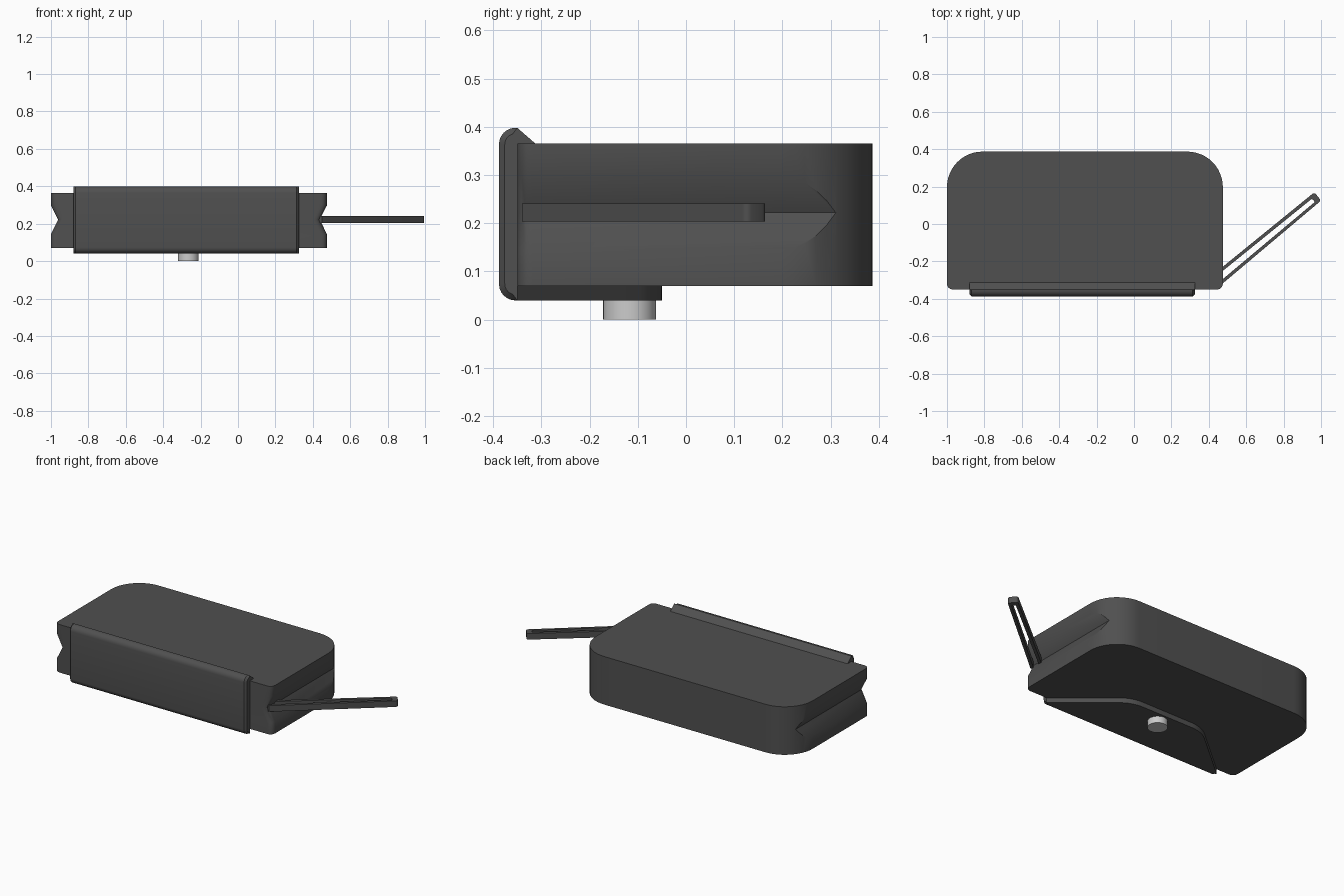
import bpy, bmesh, math
from mathutils import Vector

if "Cube" in bpy.data.objects:
    bpy.data.objects.remove(bpy.data.objects["Cube"])


def material(name, v):
    m = bpy.data.materials.new(name)
    m.diffuse_color = (v, v, v, 1)
    m.use_nodes = True
    m.node_tree.nodes["Principled BSDF"].inputs["Base Color"].default_value = m.diffuse_color
    return m


DARK = material("dark_plastic", 0.08)
METAL = material("light_metal", 0.6)


def fillet(pts, radii, n=8):
    """Round the corners of a closed 2D polygon."""
    out = []
    for i, (p, r) in enumerate(zip(pts, radii)):
        p = Vector(p)
        if r == 0:
            out.append(tuple(p))
            continue
        a = (Vector(pts[i - 1]) - p).normalized()
        b = (Vector(pts[(i + 1) % len(pts)]) - p).normalized()
        half = a.angle(b) / 2
        t = r / math.tan(half)
        c = p + (a + b).normalized() * (r / math.sin(half))
        s, e = p + a * t - c, p + b * t - c
        total = s.angle_signed(e)
        for k in range(n + 1):
            ang = -total * k / n
            out.append((c.x + s.x * math.cos(ang) - s.y * math.sin(ang),
                        c.y + s.x * math.sin(ang) + s.y * math.cos(ang)))
    return out


def prism(name, pts, lo, hi, axis, bevel=None, width=0.03, segs=4):
    """Extrude a 2D profile along an axis; optionally bevel chosen edges."""
    place = {"x": lambda p, h: (h, p[0], p[1]),
             "y": lambda p, h: (p[0], h, p[1]),
             "z": lambda p, h: (p[0], p[1], h)}[axis]
    bm = bmesh.new()
    a = [bm.verts.new(place(p, lo)) for p in pts]
    b = [bm.verts.new(place(p, hi)) for p in pts]
    bm.faces.new(a)
    bm.faces.new(b)
    for i in range(len(pts)):
        bm.faces.new((a[i - 1], a[i], b[i], b[i - 1]))
    bmesh.ops.recalc_face_normals(bm, faces=bm.faces)
    if bevel:
        edges = [e for e in bm.edges if bevel(e)]
        bmesh.ops.bevel(bm, geom=edges, offset=width, segments=segs, profile=0.5,
                        affect="EDGES")
    me = bpy.data.meshes.new(name)
    bm.to_mesh(me)
    bm.free()
    ob = bpy.data.objects.new(name, me)
    bpy.context.collection.objects.link(ob)
    me.materials.append(DARK)
    return ob


def smooth(ob):
    bpy.ops.object.select_all(action="DESELECT")
    ob.select_set(True)
    bpy.context.view_layer.objects.active = ob
    bpy.ops.object.shade_smooth_by_angle(angle=math.radians(30))


X0, X1, YF, YB = -1.0, 0.475, -0.35, 0.387
ZB, ZT, ZM, D = 0.07, 0.365, 0.222, 0.038

# case: front section with V grooves down both sides, rounded front corners
section = [(X0, ZB), (X1, ZB), (X1, 0.145), (X1 - D, ZM), (X1, 0.297), (X1, ZT),
           (X0, ZT), (X0, 0.297), (X0 + D, ZM), (X0, 0.145)]


def front_side(e):
    v, w = (v.co for v in e.verts)
    return max(v.y, w.y) < YF + 0.001 and abs(v.x - w.x) < 0.1

case = prism("case", section, YF, YB + 0.1, "y", front_side)

# rounded plan trims the back corners of the case
plan = fillet([(X0, YF - 0.1), (X1, YF - 0.1), (X1, YB), (X0, YB)],
              [0, 0, 0.19, 0.19], 12)
trim = prism("plan_trim", plan, ZB - 0.1, ZT + 0.1, "z")
trim.hide_render = True
mod = case.modifiers.new("trim", "BOOLEAN")
mod.operation, mod.object, mod.solver = "INTERSECT", trim, "EXACT"
bpy.context.view_layer.objects.active = case
bpy.ops.object.modifier_apply(modifier="trim")
bpy.data.objects.remove(trim)
smooth(case)

# front flap with a lip hooked over the top edge
FX0, FX1 = -0.88, 0.325
flap_profile = fillet([(-0.35, 0.04), (-0.35, ZT), (-0.312, ZT), (-0.35, 0.398),
                       (-0.388, 0.398), (-0.388, 0.04)],
                      [0, 0, 0, 0, 0.034, 0.034], 6)


def flap_end(e):
    v, w = (v.co for v in e.verts)
    return abs(v.x - w.x) < 1e-4 and max(v.y, w.y) < -0.353

smooth(prism("front_flap", flap_profile, FX0, FX1, "x", flap_end, 0.012, 1))

# bottom flap, tapering towards the back
base = fillet([(FX0, YF), (FX1, YF), (-0.03, -0.05), (-0.525, -0.05)],
              [0, 0, 0.2, 0.2], 8)
smooth(prism("bottom_flap", base, 0.04, ZB, "z"))

# button foot
bpy.ops.mesh.primitive_cylinder_add(vertices=32, radius=0.055, depth=0.045,
                                    location=(-0.265, -0.117, 0.0225))
button = bpy.context.object
button.name = "button"
button.data.materials.append(METAL)
smooth(button)

# carrying strap: narrow loop tapering away from the right side
outer = [(0.43, -0.265), (0.965, 0.17), (1.0, 0.125), (0.448, -0.34)]
inner = [(0.43, -0.287), (0.951, 0.135), (0.967, 0.118), (0.43, -0.332)]
outer = fillet(outer, [0, 0.014, 0.014, 0], 4)
inner = fillet(inner, [0, 0.006, 0.006, 0], 4)
smooth(prism("strap", outer + inner[::-1], 0.204, 0.241, "z"))
